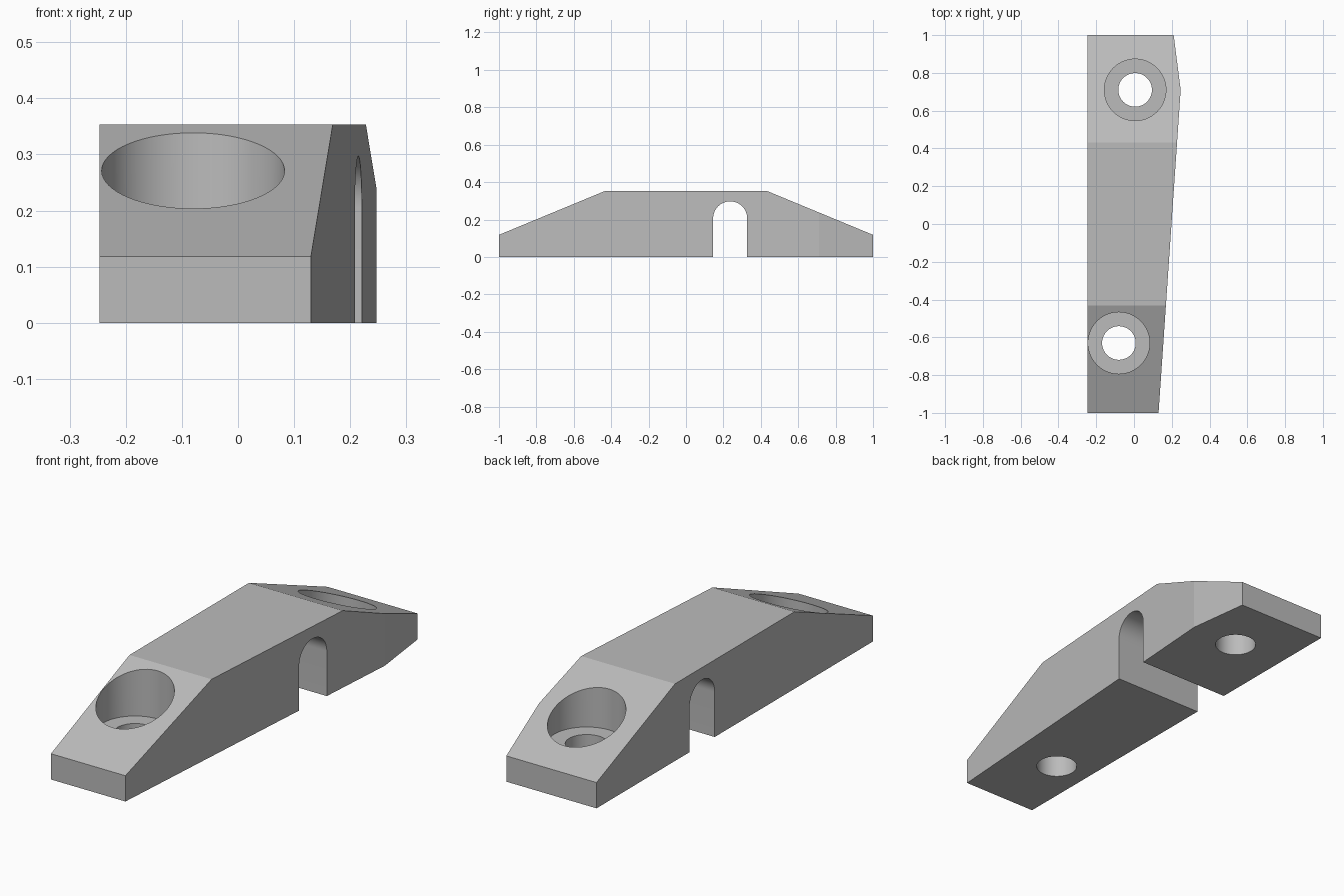
import bpy
import bmesh
from math import cos, sin, pi
from mathutils import Vector

default = bpy.data.objects.get("Cube")
if default:
    bpy.data.objects.remove(default, do_unlink=True)

grey = bpy.data.materials.new("plain grey")
grey.use_nodes = True
grey.diffuse_color = (0.5, 0.5, 0.5, 1)
grey.node_tree.nodes["Principled BSDF"].inputs["Base Color"].default_value = (0.5, 0.5, 0.5, 1)


def prism(name, points, offset):
    """Extrude a flat outline along an offset into a closed solid."""
    bm = bmesh.new()
    face = bm.faces.new([bm.verts.new(p) for p in points])
    extruded = bmesh.ops.extrude_face_region(bm, geom=[face], use_keep_orig=True)
    moved = [g for g in extruded["geom"] if isinstance(g, bmesh.types.BMVert)]
    bmesh.ops.translate(bm, verts=moved, vec=Vector(offset))
    bmesh.ops.recalc_face_normals(bm, faces=bm.faces)
    mesh = bpy.data.meshes.new(name)
    bm.to_mesh(mesh)
    bm.free()
    mesh.materials.append(grey)
    obj = bpy.data.objects.new(name, mesh)
    bpy.context.collection.objects.link(obj)
    return obj


def cylinder(name, x, y, radius, bottom, top, sides=64):
    ring = [(x + radius * cos(2 * pi * i / sides), y + radius * sin(2 * pi * i / sides), bottom)
            for i in range(sides)]
    return prism(name, ring, (0, 0, top - bottom))


def carve(target, cutter, operation):
    """Apply a boolean and discard its cutter."""
    cutter.hide_render = True
    mod = target.modifiers.new("carve", "BOOLEAN")
    mod.operation = operation
    mod.solver = "EXACT"
    mod.object = cutter
    bpy.context.view_layer.objects.active = target
    bpy.ops.object.modifier_apply(modifier=mod.name)
    bpy.data.objects.remove(cutter, do_unlink=True)


END_HEIGHT, TOP, HALF_WIDTH = 0.118, 0.353, 0.247

# Side profile with sloped ends and an arched slot
slot_y, slot_r, slot_z = 0.236, 0.091, 0.206
arch = [(slot_y + slot_r * cos(pi * i / 32), slot_z + slot_r * sin(pi * i / 32)) for i in range(33)]
profile = [(-1, 0), (-1, END_HEIGHT), (-0.432, TOP), (0.432, TOP), (1, END_HEIGHT), (1, 0),
           (slot_y + slot_r, 0)] + arch + [(slot_y - slot_r, 0)]
body = prism("clamp_bracket", [(-HALF_WIDTH, y, z) for y, z in profile], (0.6, 0, 0))

# Plan outline with the tapered side
plan = [(-HALF_WIDTH, -1), (0.13, -1), (HALF_WIDTH, 0.71), (0.21, 1), (-HALF_WIDTH, 1)]
carve(body, prism("plan_cutter", [(x, y, -0.1) for x, y in plan], (0, 0, 0.6)), "INTERSECT")

# Counterbored screw holes
for x, y in [(-0.08, -0.63), (0.006, 0.71)]:
    carve(body, cylinder("counterbore_cutter", x, y, 0.163, END_HEIGHT, 0.6), "DIFFERENCE")
    carve(body, cylinder("screw_hole_cutter", x, y, 0.089, -0.1, 0.6), "DIFFERENCE")

# Smooth the round walls while keeping crisp edges
bpy.ops.object.select_all(action="DESELECT")
body.select_set(True)
bpy.context.view_layer.objects.active = body
bpy.ops.object.shade_smooth_by_angle(angle=0.1)
